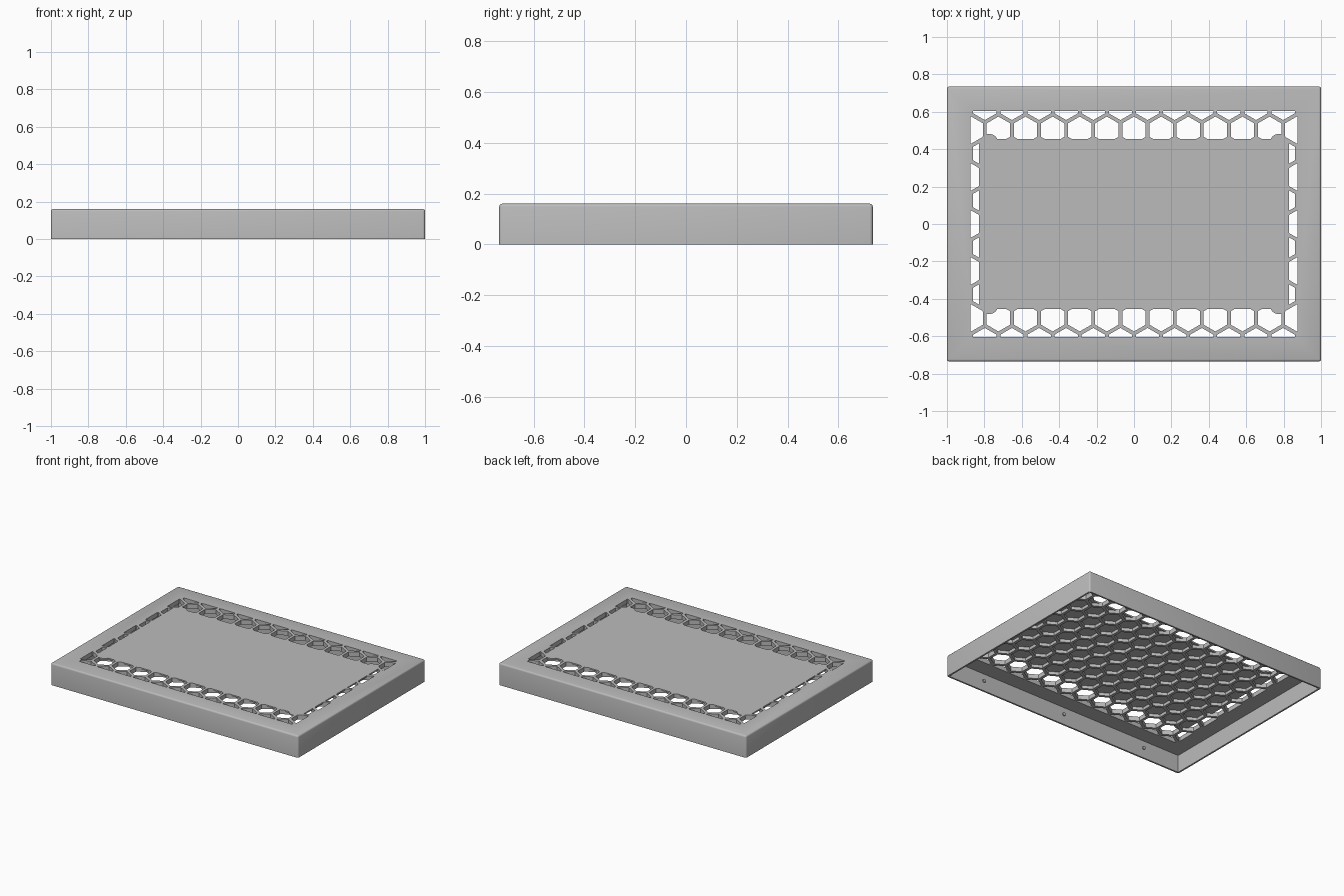
import bpy, bmesh, math
from mathutils import Vector, Matrix

if "Cube" in bpy.data.objects:
    bpy.data.objects.remove(bpy.data.objects["Cube"])

HALF_X, HALF_Y, HEIGHT = 1.0, 0.735, 0.16
WALL, ROOF, SKIN = 0.012, 0.032, 0.01       # side wall, roof plate, solid centre panel
WIN_X, WIN_Y = 0.875, 0.605                 # window holding the honeycomb
PANEL_X, PANEL_Y = 0.83, 0.455              # solid centre panel
PITCH, RIB = 0.145, 0.02                    # honeycomb spacing and rib width

grey = bpy.data.materials.new("light grey")
grey.use_nodes = True
colour = (0.5, 0.5, 0.5, 1)
grey.diffuse_color = colour
grey.node_tree.nodes["Principled BSDF"].inputs["Base Color"].default_value = colour


def add_box(bm, hx, hy, z0, z1):
    m = Matrix.Translation((0, 0, (z0 + z1) / 2)) @ Matrix.Diagonal((2 * hx, 2 * hy, z1 - z0, 1))
    return bmesh.ops.create_cube(bm, size=1, matrix=m)["verts"]


def make(name, bm):
    bmesh.ops.recalc_face_normals(bm, faces=bm.faces)
    mesh = bpy.data.meshes.new(name)
    bm.to_mesh(mesh)
    bm.free()
    obj = bpy.data.objects.new(name, mesh)
    bpy.context.collection.objects.link(obj)
    mesh.materials.append(grey)
    return obj


def combine(obj, tool, operation="DIFFERENCE"):
    """Apply a boolean and discard the tool."""
    mod = obj.modifiers.new("cut", "BOOLEAN")
    mod.operation, mod.solver, mod.object = operation, "EXACT", tool
    bpy.context.view_layer.update()
    result = bpy.data.meshes.new_from_object(obj.evaluated_get(bpy.context.evaluated_depsgraph_get()))
    obj.modifiers.clear()
    obj.data = result
    bpy.data.objects.remove(tool)


# Outer shell, rounded everywhere except the open bottom rim
bm = bmesh.new()
add_box(bm, HALF_X, HALF_Y, 0, HEIGHT)
edges = [e for e in bm.edges if max(v.co.z for v in e.verts) > 0.01]
bmesh.ops.bevel(bm, geom=edges, offset=0.012, segments=3, profile=0.5, affect="EDGES")
cover = make("cover", bm)

# Hollow interior
bm = bmesh.new()
add_box(bm, HALF_X - WALL, HALF_Y - WALL, -0.1, HEIGHT - ROOF)
combine(cover, make("hollow", bm))

# Honeycomb cells, trimmed to the window and raised into prisms
bm = bmesh.new()
radius = (PITCH - RIB) / math.sqrt(3)
row_step = PITCH * math.sqrt(3) / 2
for row in range(-5, 6):
    for col in range(-7, 8):
        centre = Vector(((col + 0.5 * (row % 2)) * PITCH, row * row_step, HEIGHT - ROOF - 0.02))
        angles = [math.radians(30 + 60 * k) for k in range(6)]
        bm.faces.new([bm.verts.new(centre + radius * Vector((math.cos(a), math.sin(a), 0)))
                      for a in angles])
for axis, limit in (((1, 0, 0), WIN_X), ((0, 1, 0), WIN_Y)):
    for sign in (-1, 1):
        normal = Vector(axis) * sign
        bmesh.ops.bisect_plane(bm, geom=bm.verts[:] + bm.edges[:] + bm.faces[:],
                               plane_co=normal * limit, plane_no=normal, clear_outer=True)
raised = bmesh.ops.extrude_face_region(bm, geom=bm.faces[:], use_keep_orig=True)["geom"]
bmesh.ops.translate(bm, vec=(0, 0, ROOF + 0.04),
                    verts=[g for g in raised if isinstance(g, bmesh.types.BMVert)])
cells = make("cells", bm)

# Solid centre panel with a round boss at each corner keeps the cells blind
bm = bmesh.new()
add_box(bm, PANEL_X, PANEL_Y, HEIGHT - SKIN, HEIGHT + 0.1)
panel = make("panel", bm)
for sx in (-1, 1):
    for sy in (-1, 1):
        bm = bmesh.new()
        bmesh.ops.create_cone(bm, cap_ends=True, segments=32, radius1=0.05, radius2=0.05, depth=0.12,
                              matrix=Matrix.Translation((sx * 0.775, sy * 0.432, HEIGHT - SKIN + 0.06)))
        combine(panel, make("boss", bm), "UNION")
combine(cells, panel)
combine(cover, cells)

# Small studs on the inside of the long walls
bm = bmesh.new()
for sy in (-1, 1):
    for x in (-0.69, 0, 0.69):
        m = Matrix.Translation((x, sy * (HALF_Y - WALL - 0.002), 0.075)) @ Matrix.Rotation(math.pi / 2, 4, "X")
        bmesh.ops.create_cone(bm, cap_ends=True, segments=12, radius1=0.012, radius2=0.012,
                              depth=0.012, matrix=m)
make("inner_studs", bm)

# Smooth the rounded rim, keep the rest crisp
bpy.ops.object.select_all(action="DESELECT")
cover.select_set(True)
bpy.context.view_layer.objects.active = cover
bpy.ops.object.shade_smooth_by_angle(angle=math.radians(35))
